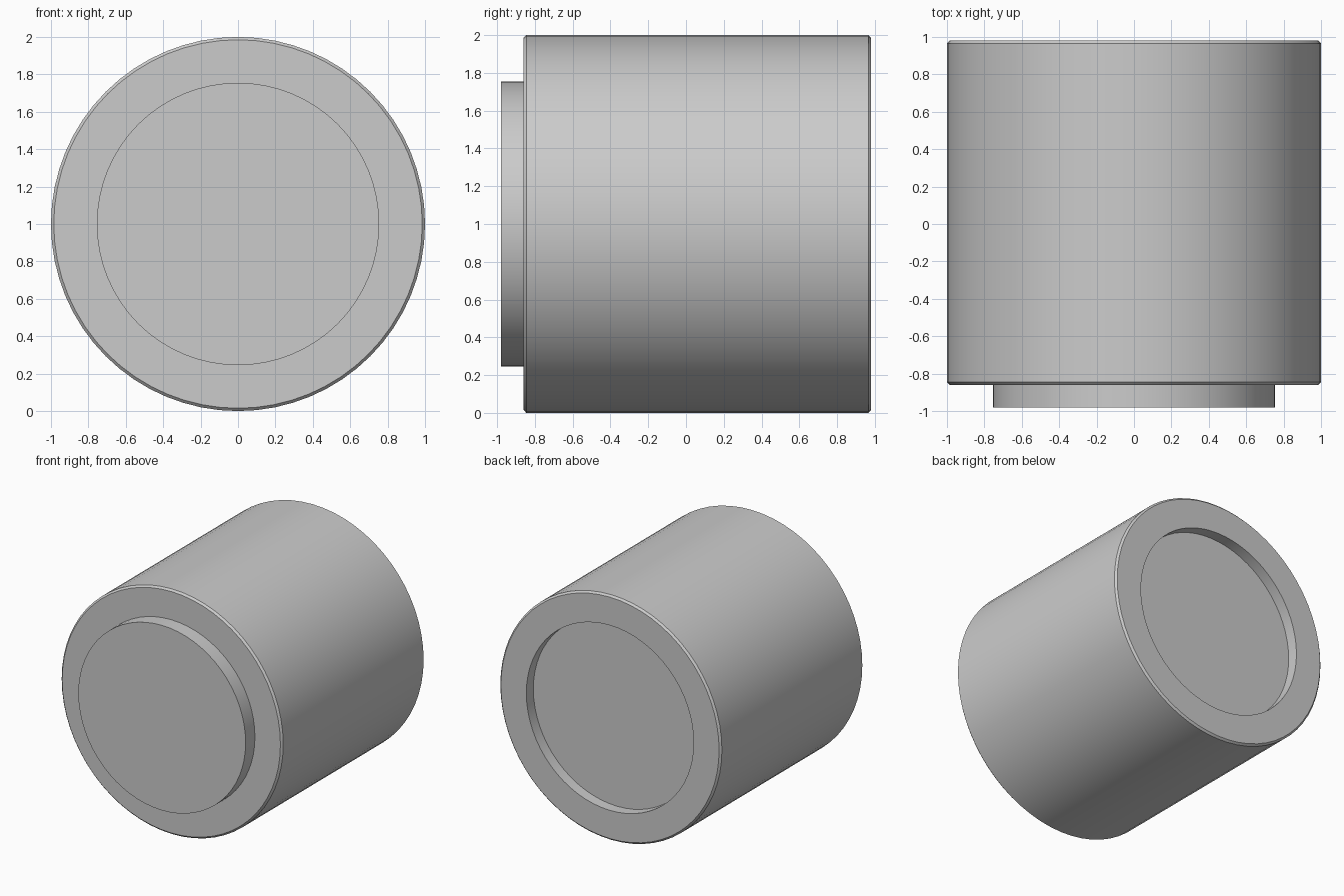
import bpy, bmesh, math
from mathutils import Vector, Matrix

cube = bpy.data.objects.get("Cube")
if cube:
    bpy.data.objects.remove(cube, do_unlink=True)

SEGMENTS = 64
FRONT, SHOULDER, BACK = -0.98, -0.86, 0.98
RADIUS, PLUG_RADIUS = 1.0, 0.755
BEVEL, RECESS = 0.015, 0.09

# Plain grey finish
grey = bpy.data.materials.new("plain grey")
grey.use_nodes = True
colour = (0.6, 0.6, 0.6, 1)
grey.diffuse_color = colour
grey.node_tree.nodes["Principled BSDF"].inputs["Base Color"].default_value = colour

# Half section (radius, y): front plug, chamfered body, recessed back
section = [
    (PLUG_RADIUS, FRONT), (PLUG_RADIUS, SHOULDER),
    (RADIUS - BEVEL, SHOULDER), (RADIUS, SHOULDER + BEVEL),
    (RADIUS, BACK - BEVEL), (RADIUS - BEVEL, BACK),
    (PLUG_RADIUS, BACK), (PLUG_RADIUS, BACK - RECESS),
]

# Revolve the section around the y axis
bm = bmesh.new()
rings = []
for r, y in section:
    ring = []
    for i in range(SEGMENTS):
        a = math.tau * i / SEGMENTS
        ring.append(bm.verts.new((r * math.sin(a), y, 1 + r * math.cos(a))))
    rings.append(ring)
for near, far in zip(rings, rings[1:]):
    for i in range(SEGMENTS):
        j = (i + 1) % SEGMENTS
        bm.faces.new((near[i], near[j], far[j], far[i]))

# Flat end discs
bm.faces.new(rings[0])
bm.faces.new(rings[-1])
bmesh.ops.recalc_face_normals(bm, faces=bm.faces)

mesh = bpy.data.meshes.new("stacking_cylinder")
bm.to_mesh(mesh)
bm.free()
mesh.materials.append(grey)
body = bpy.data.objects.new("stacking_cylinder", mesh)
bpy.context.collection.objects.link(body)

# Smooth curved walls, crisp rims
bpy.ops.object.select_all(action="DESELECT")
body.select_set(True)
bpy.context.view_layer.objects.active = body
bpy.ops.object.shade_smooth_by_angle(angle=math.radians(30))
